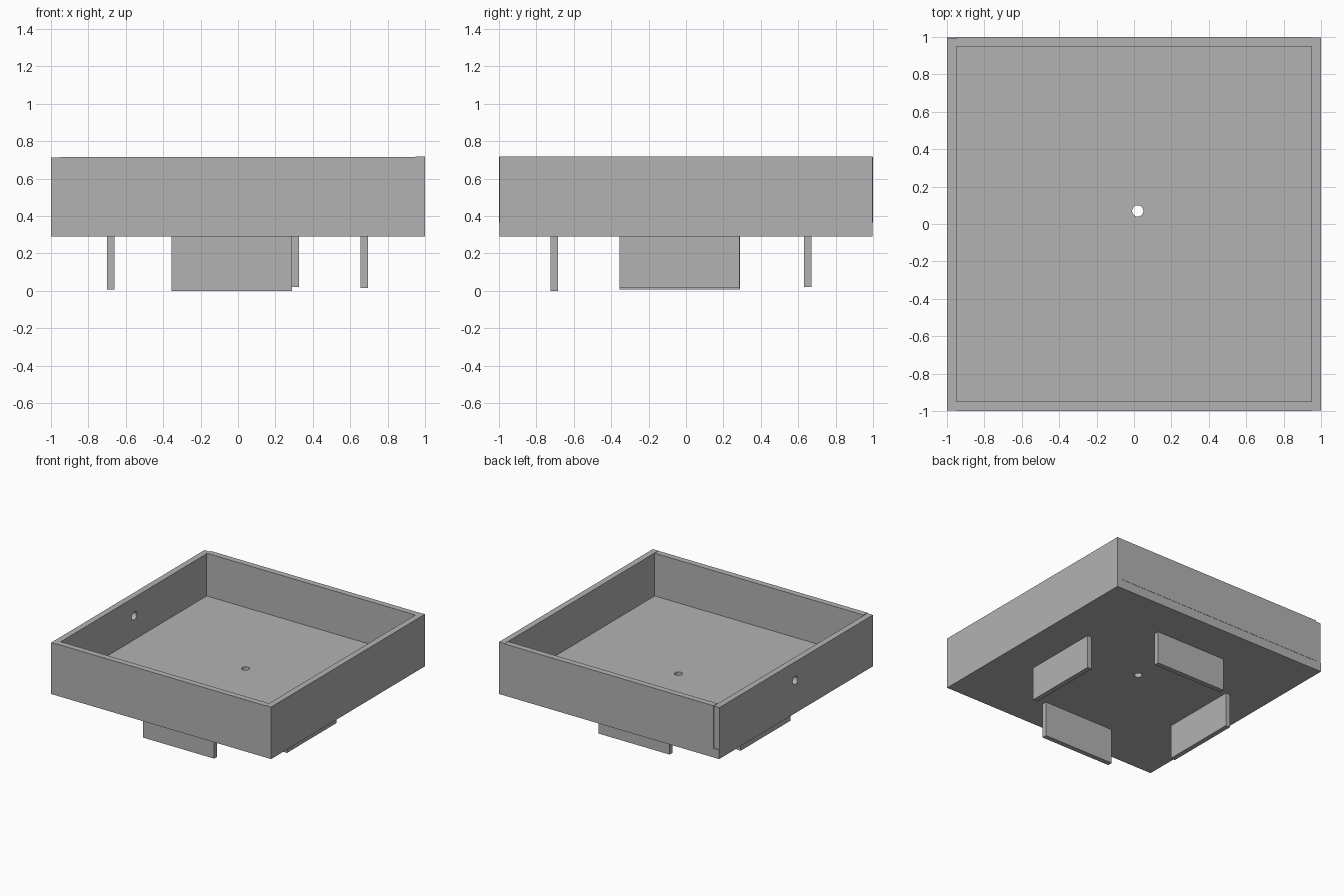
import bpy
import math

cube = bpy.data.objects.get("Cube")
if cube:
    bpy.data.objects.remove(cube, do_unlink=True)

grey = bpy.data.materials.new("plain grey")
grey.use_nodes = True
grey.diffuse_color = (0.45, 0.45, 0.45, 1)
grey.node_tree.nodes["Principled BSDF"].inputs["Base Color"].default_value = (0.45, 0.45, 0.45, 1)


def plate(name, x, y, z):
    """Box spanning the given (low, high) ranges."""
    spans = (x, y, z)
    bpy.ops.mesh.primitive_cube_add(size=1, location=[sum(s) / 2 for s in spans])
    ob = bpy.context.object
    ob.name = name
    ob.scale = [s[1] - s[0] for s in spans]
    bpy.ops.object.transform_apply(location=False, rotation=False, scale=True)
    ob.data.materials.append(grey)
    return ob


def drill(ob, name, centre, radius, rotation=(0, 0, 0)):
    """Cut a round hole and remove the cutter."""
    bpy.ops.mesh.primitive_cylinder_add(vertices=32, radius=radius, depth=0.3,
                                        location=centre, rotation=rotation)
    cutter = bpy.context.object
    cutter.name = name
    cutter.hide_render = True
    cutter.data.materials.append(grey)
    mod = ob.modifiers.new("hole", 'BOOLEAN')
    mod.operation = 'DIFFERENCE'
    mod.solver = 'EXACT'
    mod.object = cutter
    bpy.context.view_layer.objects.active = ob
    bpy.ops.object.modifier_apply(modifier=mod.name)
    bpy.data.objects.remove(cutter, do_unlink=True)


BASE, FLOOR, INNER = 0.29, 0.365, 0.95

# Tray floor with its central drain hole
tray_floor = plate("tray_floor", (-1, 1), (-0.998, 0.998), (BASE, FLOOR))
drill(tray_floor, "floor_hole_cutter", (0.02, 0.07, FLOOR), 0.03)

# Tray walls, side walls full length and end walls fitted between them
left_wall = plate("left_wall", (INNER, 1), (-0.998, 0.998), (FLOOR, 0.718))
right_wall = plate("right_wall", (-1, -INNER), (-0.998, 0.993), (FLOOR, 0.712))
drill(right_wall, "side_hole_cutter", (-0.975, 0.01, 0.56), 0.033, (0, math.pi / 2, 0))
plate("front_wall", (-INNER, INNER), (-1, -INNER), (FLOOR, 0.716))
plate("back_wall", (-INNER, INNER), (INNER, 1), (FLOOR, 0.716))

# Four upright feet under the floor
plate("front_foot", (-0.355, 0.29), (-0.725, -0.685), (0, BASE))
plate("back_foot", (-0.32, 0.325), (0.63, 0.67), (0.02, BASE))
plate("left_foot", (0.655, 0.695), (-0.355, 0.285), (0.014, BASE))
plate("right_foot", (-0.70, -0.66), (-0.355, 0.29), (0.008, BASE))
